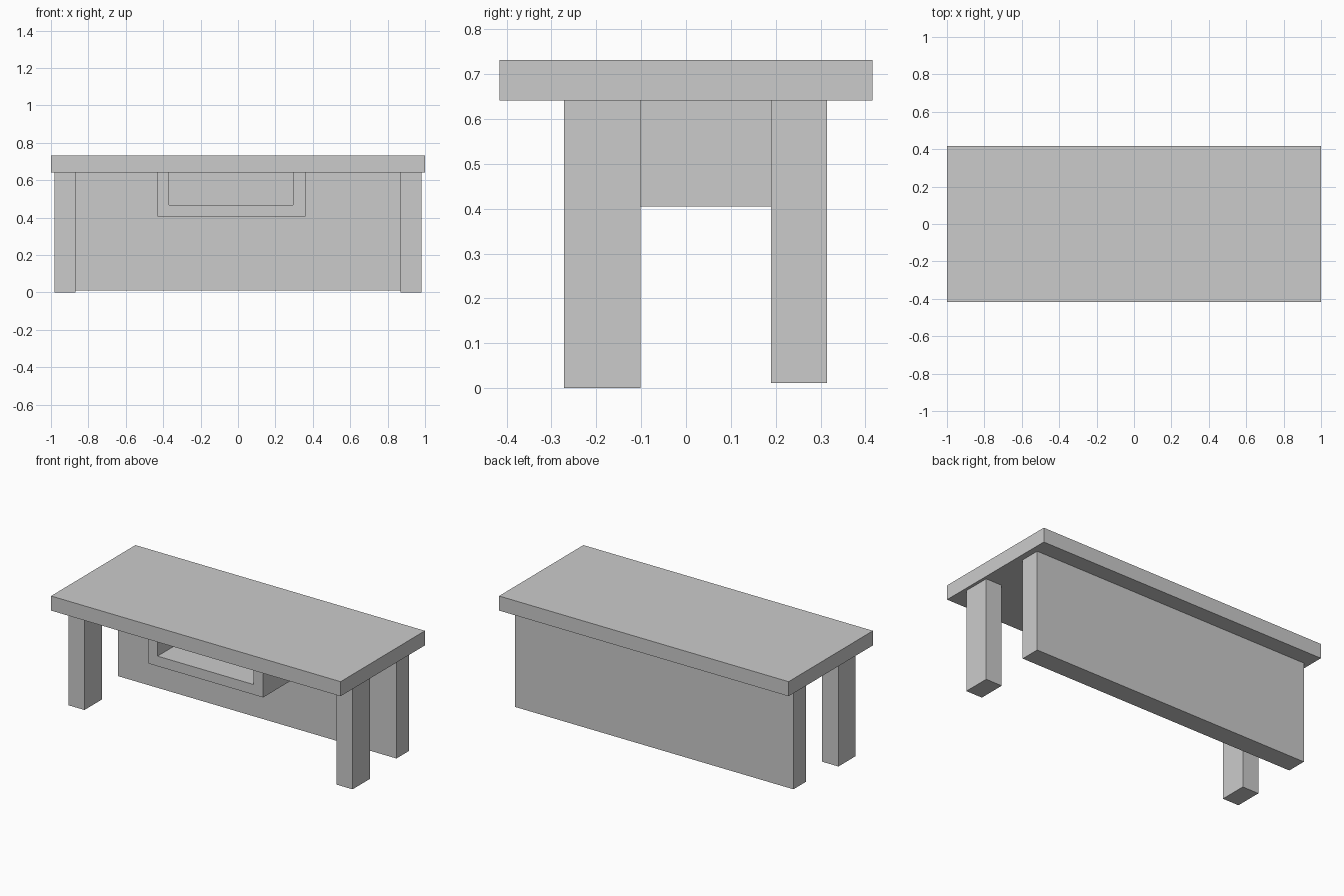
import bpy, bmesh

if "Cube" in bpy.data.objects:
    bpy.data.objects.remove(bpy.data.objects["Cube"])


def extrude_profile(name, pts, y0, y1):
    """Extrude an outline in the x-z plane from y0 to y1."""
    bm = bmesh.new()
    face = bm.faces.new([bm.verts.new((x, y0, z)) for x, z in pts])
    ext = bmesh.ops.extrude_face_region(bm, geom=[face])
    moved = [g for g in ext["geom"] if isinstance(g, bmesh.types.BMVert)]
    bmesh.ops.translate(bm, verts=moved, vec=(0, y1 - y0, 0))
    bmesh.ops.recalc_face_normals(bm, faces=bm.faces)
    mesh = bpy.data.meshes.new(name)
    bm.to_mesh(mesh)
    bm.free()
    obj = bpy.data.objects.new(name, mesh)
    bpy.context.collection.objects.link(obj)
    return obj


def box(name, x0, x1, y0, y1, z0, z1):
    return extrude_profile(name, [(x0, z0), (x1, z0), (x1, z1), (x0, z1)], y0, y1)


TOP_Z = 0.641

# Table top
box("table_top", -1.0, 1.0, -0.416, 0.416, TOP_Z, 0.732)

# Two front legs
for side, x in (("left", -0.926), ("right", 0.926)):
    box(f"front_leg_{side}", x - 0.056, x + 0.056, -0.272, -0.101, 0.0, TOP_Z)

# Full-width back panel
box("back_panel", -0.962, 0.962, 0.189, 0.314, 0.011, TOP_Z)

# Open U-shaped tray hung under the top, reaching the back panel
extrude_profile("under_shelf", [
    (-0.431, TOP_Z), (-0.431, 0.405), (0.36, 0.405), (0.36, TOP_Z),
    (0.295, TOP_Z), (0.295, 0.468), (-0.369, 0.468), (-0.369, TOP_Z),
], -0.266, 0.189)
